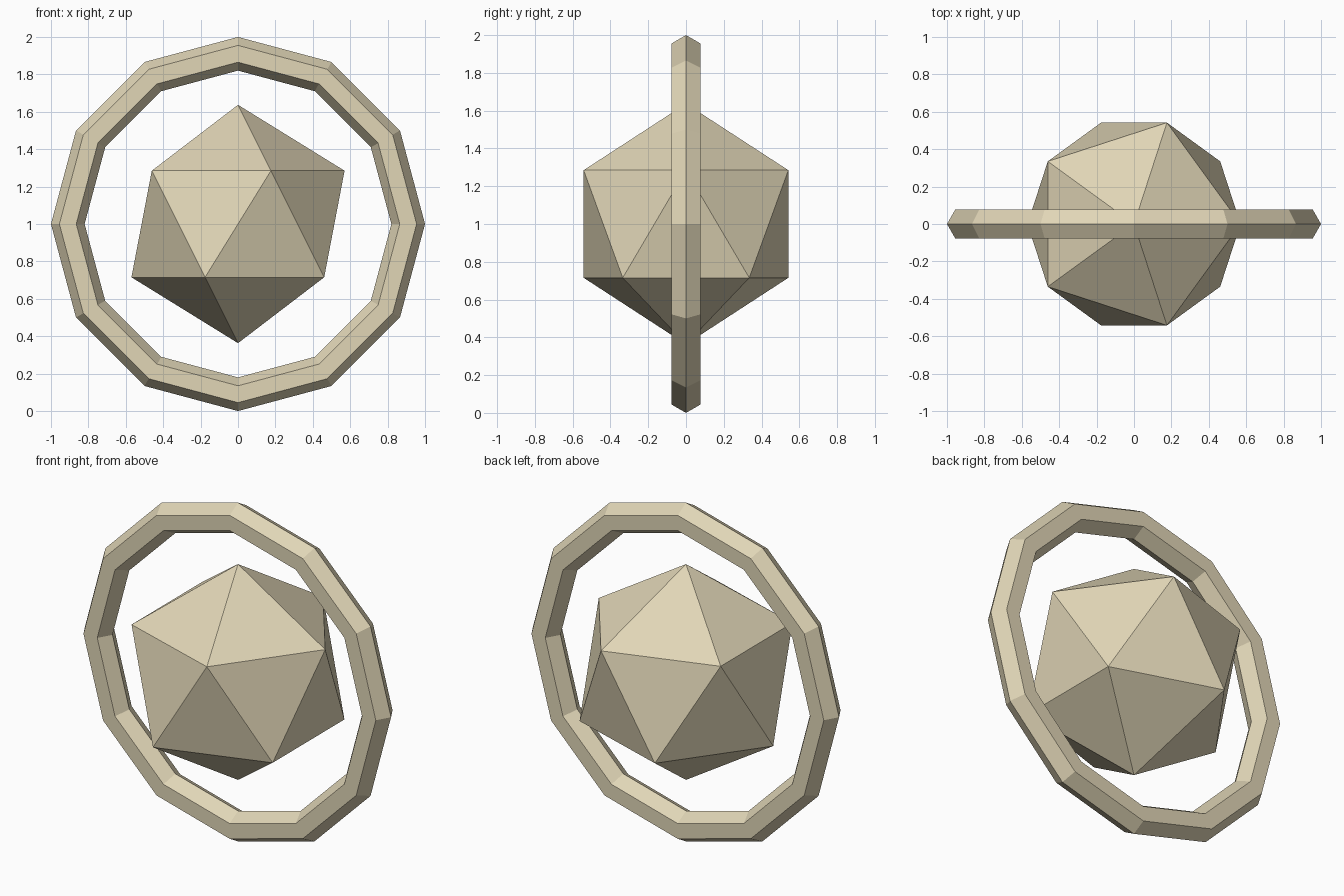
import bpy
import math

if "Cube" in bpy.data.objects:
    bpy.data.objects.remove(bpy.data.objects["Cube"])

CENTRE = (0, 0, 1)

# Single sand colour shared by both parts
sand = bpy.data.materials.new("pale_sand")
sand.diffuse_color = (0.75, 0.67, 0.47, 1)
sand.use_nodes = True
sand.node_tree.nodes["Principled BSDF"].inputs["Base Color"].default_value = sand.diffuse_color


def finish(name):
    obj = bpy.context.object
    obj.name = obj.data.name = name
    obj.data.materials.append(sand)
    bpy.ops.object.shade_flat()
    return obj


# Upright ring: twelve segments with a hexagonal section
bpy.ops.mesh.primitive_torus_add(
    major_segments=12, minor_segments=6, major_radius=0.91, minor_radius=0.09,
    location=CENTRE, rotation=(math.pi / 2, 0, 0))
finish("outer_ring")

# Floating twenty-sided core, one corner straight up
bpy.ops.mesh.primitive_ico_sphere_add(subdivisions=1, radius=0.637, location=CENTRE)
finish("faceted_core")
